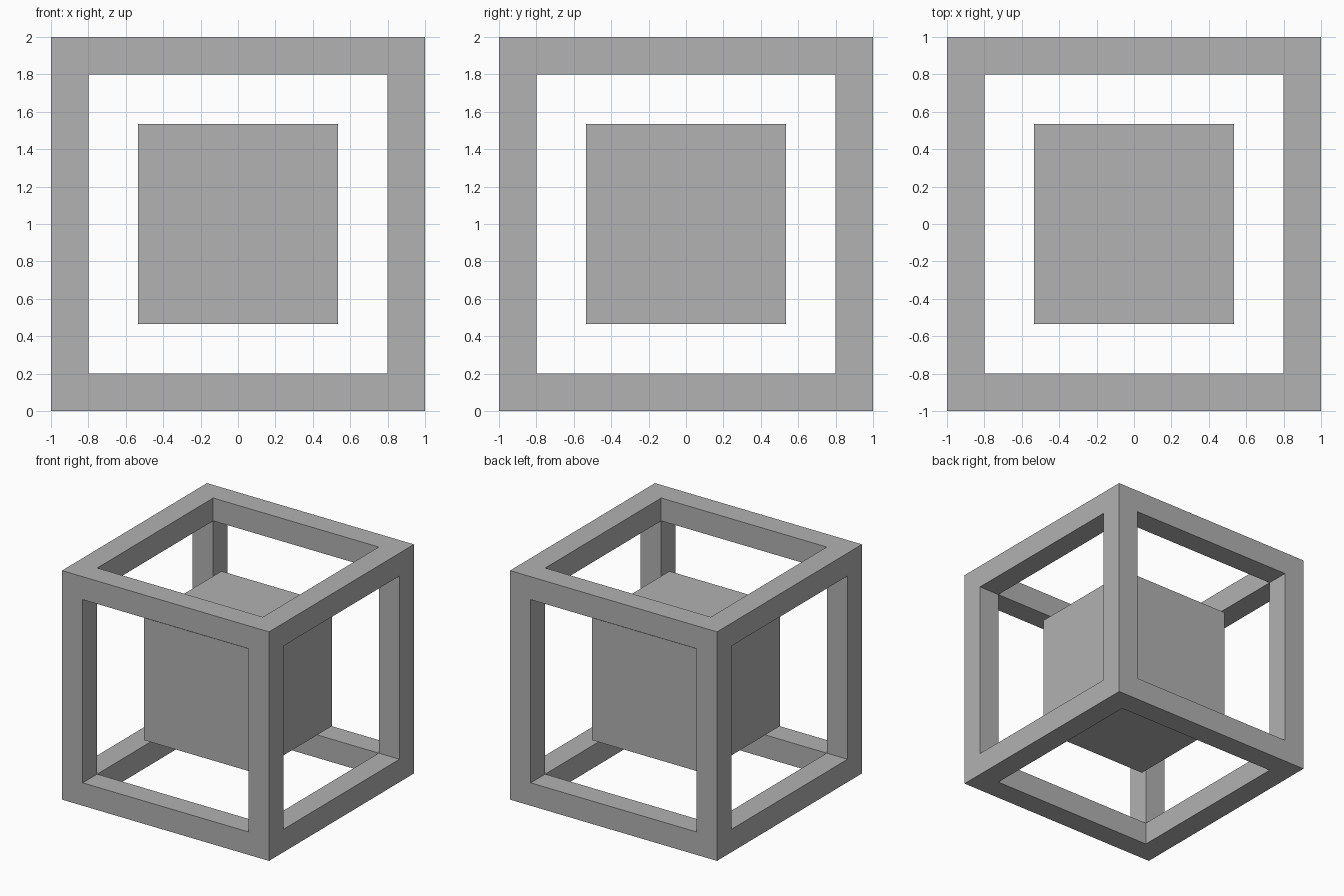
import bpy
import bmesh
from mathutils import Matrix

OUTER, BAR, CORE = 2.0, 0.2, 1.067

default = bpy.data.objects.get("Cube")
if default:
    bpy.data.objects.remove(default, do_unlink=True)

grey = bpy.data.materials.new("plain_grey")
grey.use_nodes = True
colour = (0.445, 0.445, 0.445, 1)
grey.diffuse_color = colour
grey.node_tree.nodes["Principled BSDF"].inputs["Base Color"].default_value = colour


def cube_mesh(size):
    bm = bmesh.new()
    bmesh.ops.create_cube(bm, size=size, matrix=Matrix.Translation((0, 0, OUTER / 2)))
    return bm


def finish(bm, name):
    mesh = bpy.data.meshes.new(name)
    bm.to_mesh(mesh)
    bm.free()
    mesh.materials.append(grey)
    obj = bpy.data.objects.new(name, mesh)
    bpy.context.collection.objects.link(obj)
    return obj


# Open frame: inset every side, push the centre in by one bar, and open it
bm = cube_mesh(OUTER)
sides = list(bm.faces)
bmesh.ops.inset_individual(bm, faces=sides, thickness=BAR, use_even_offset=True)
bmesh.ops.inset_individual(bm, faces=sides, thickness=0, depth=-BAR)
bmesh.ops.delete(bm, geom=sides, context="FACES")
bmesh.ops.remove_doubles(bm, verts=bm.verts, dist=0.001)
finish(bm, "outer_frame")

# Solid cube floating in the middle
finish(cube_mesh(CORE), "inner_cube")
